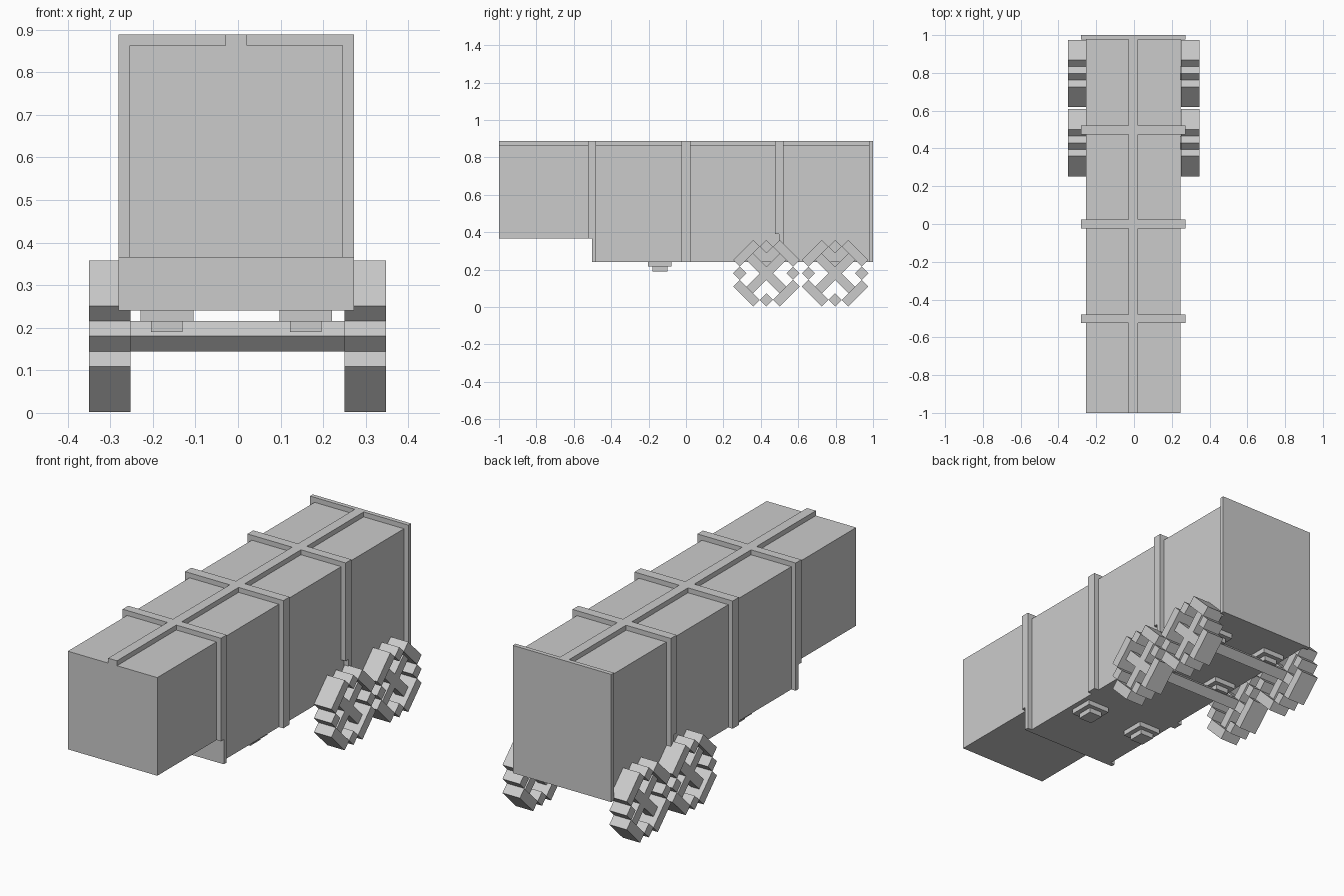
import bpy, math
from mathutils import Matrix, Vector

cube = bpy.data.objects.get("Cube")
if cube:
    bpy.data.objects.remove(cube, do_unlink=True)

grey = bpy.data.materials.new("plain grey")
grey.use_nodes = True
grey.diffuse_color = (0.6, 0.6, 0.6, 1)
grey.node_tree.nodes["Principled BSDF"].inputs["Base Color"].default_value = (0.6, 0.6, 0.6, 1)


def boxes(name, items, matrix=None):
    """One object made of boxes, each (x0, x1, y0, y1, z0, z1)."""
    verts, faces = [], []
    for x0, x1, y0, y1, z0, z1 in items:
        n = len(verts)
        verts += [Vector((x, y, z)) for z in (z0, z1)
                  for x, y in ((x0, y0), (x1, y0), (x1, y1), (x0, y1))]
        quads = [(3, 2, 1, 0), (4, 5, 6, 7)]
        quads += [(i, (i + 1) % 4, (i + 1) % 4 + 4, i + 4) for i in range(4)]
        faces += [tuple(n + i for i in q) for q in quads]
    if matrix:
        verts = [matrix @ v for v in verts]
    mesh = bpy.data.meshes.new(name)
    mesh.from_pydata(verts, [], faces)
    mesh.materials.append(grey)
    obj = bpy.data.objects.new(name, mesh)
    bpy.context.collection.objects.link(obj)
    return obj


# Stepped container body, extruded from its side profile
X0, X1 = -0.255, 0.247
profile = [(-1, 0.365), (-0.503, 0.365), (-0.503, 0.24), (0.99, 0.24), (0.99, 0.863), (-1, 0.863)]
n = len(profile)
verts = [(x, y, z) for x in (X0, X1) for y, z in profile]
faces = [tuple(reversed(range(n))), tuple(range(n, 2 * n))]
faces += [(i, (i + 1) % n, (i + 1) % n + n, i + n) for i in range(n)]
mesh = bpy.data.meshes.new("container_body")
mesh.from_pydata(verts, [], faces)
mesh.materials.append(grey)
bpy.context.collection.objects.link(bpy.data.objects.new("container_body", mesh))

# Ribs wrapping the roof and sides, a roof strip and the rear panel
R0, R1, TOP = -0.28, 0.272, 0.888


def rib(name, y0, y1, bottom0, bottom1):
    """Rib whose front and back halves may end at different heights."""
    mid = (y0 + y1) / 2
    items = [(R0, R1, y0, y1, 0.863, TOP)]
    for a, b, low in ((y0, mid, bottom0), (mid, y1, bottom1)):
        items += [(R0, X0, a, b, low, 0.863), (X1, R1, a, b, low, 0.863)]
    boxes(name, items)


rib("front_rib", -0.525, -0.48, 0.365, 0.24)
rib("middle_rib", -0.025, 0.025, 0.24, 0.24)
rib("rear_rib", 0.475, 0.522, 0.39, 0.34)
boxes("rear_panel", [(R0, R1, 0.978, 1.0, 0.24, TOP)])
boxes("roof_strip", [(-0.029, 0.021, -1, 0.98, 0.863, TOP)])

# Stepped mounting pads under the floor
WHEEL_Y, WHEEL_Z = (0.43, 0.797), 0.18
for label, y in zip(("front", "axle_1", "axle_2"), (-0.14,) + WHEEL_Y):
    for side, x in (("right", -0.167), ("left", 0.159)):
        boxes(f"{label}_pad_{side}", [
            (x - 0.062, x + 0.062, y - 0.062, y + 0.062, 0.215, 0.24),
            (x - 0.037, x + 0.037, y - 0.04, y + 0.04, 0.19, 0.215)])

# Block wheels on a seven-cell grid, turned 45 degrees
S = 0.0503


def cells(x0, x1, a0, a1, b0, b1):
    return (x0, x1, (a0 - 0.5) * S, (a1 + 0.5) * S, (b0 - 0.5) * S, (b1 + 0.5) * S)


for i, y in enumerate(WHEEL_Y, 1):
    place = Matrix.Translation((0, y, WHEEL_Z)) @ Matrix.Rotation(math.radians(45), 4, "X")
    boxes(f"axle_{i}", [cells(-0.28, 0.28, 0, 0, 0, 0)], place)
    for side, x0, x1 in (("right", -0.35, -0.252), ("left", 0.25, 0.348)):
        tread = []
        for s in (-1, 1):
            tread += [cells(x0, x1, -1, 1, 3 * s, 3 * s), cells(x0, x1, 3 * s, 3 * s, -1, 1)]
            tread += [cells(x0, x1, 2 * s, 2 * s, 2 * t, 2 * t) for t in (-1, 1)]
        boxes(f"wheel_tread_{i}_{side}", tread, place)
        m0, m1 = x0 + 0.025, x1 - 0.025
        boxes(f"wheel_spokes_{i}_{side}",
              [cells(m0, m1, -2, 2, 0, 0), cells(m0, m1, 0, 0, -2, -1), cells(m0, m1, 0, 0, 1, 2)], place)
